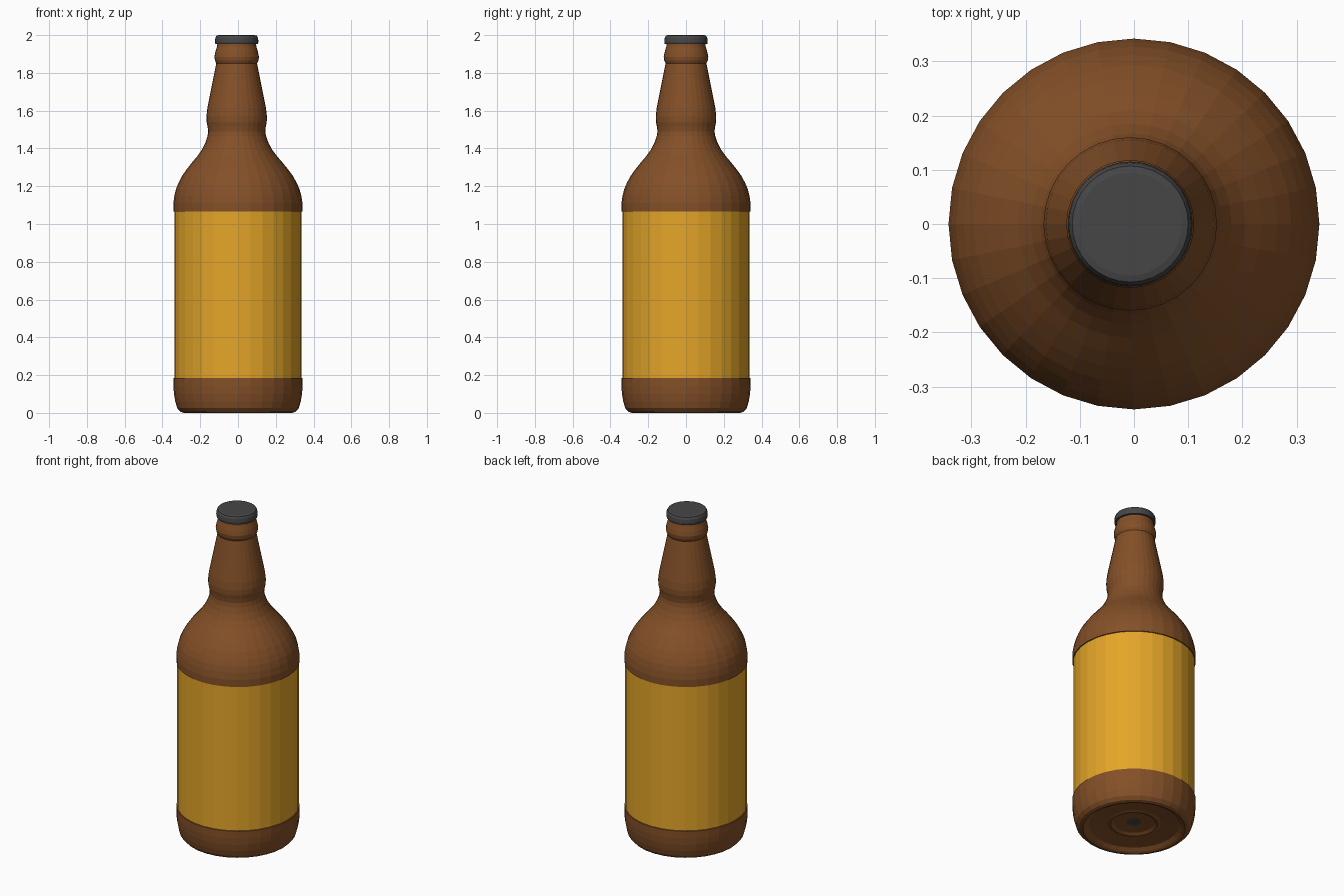
import bpy, math

if "Cube" in bpy.data.objects:
    bpy.data.objects.remove(bpy.data.objects["Cube"])

SIDES = 32


def mat(name, rgb):
    m = bpy.data.materials.new(name)
    m.diffuse_color = (*rgb, 1)
    m.use_nodes = True
    m.node_tree.nodes["Principled BSDF"].inputs["Base Color"].default_value = m.diffuse_color
    return m


brown = mat("brown glass", (0.23, 0.08, 0.021))
gold = mat("gold label", (0.78, 0.38, 0.022))
grey = mat("dark grey metal", (0.062, 0.062, 0.064))


def lean(z):
    # the neck sits very slightly off centre
    return -0.007 * min(max((z - 1.1) / 0.4, 0), 1)


def lathe(name, profile, mats, pick=lambda r, z: 0):
    """Revolve (radius, z) points, bottom to top; radius 0 closes with a fan."""
    verts, rings, faces, ids = [], [], [], []
    for r, z in profile:
        n = 1 if r == 0 else SIDES
        rings.append([len(verts) + i for i in range(n)])
        for i in range(n):
            a = 2 * math.pi * i / SIDES
            verts.append((r * math.cos(a) + lean(z), r * math.sin(a), z))
    for k in range(len(profile) - 1):
        lo, hi = rings[k], rings[k + 1]
        (r0, z0), (r1, z1) = profile[k], profile[k + 1]
        for i in range(SIDES):
            j = (i + 1) % SIDES
            if len(lo) == 1:
                faces.append((lo[0], hi[j], hi[i]))
            elif len(hi) == 1:
                faces.append((lo[i], lo[j], hi[0]))
            else:
                faces.append((lo[i], lo[j], hi[j], hi[i]))
            ids.append(pick((r0 + r1) / 2, (z0 + z1) / 2))
    me = bpy.data.meshes.new(name)
    me.from_pydata(verts, [], faces)
    for m in mats:
        me.materials.append(m)
    for p, i in zip(me.polygons, ids):
        p.material_index = i
    ob = bpy.data.objects.new(name, me)
    bpy.context.collection.objects.link(ob)
    return ob


# Bottle: dished base, body with label band, shoulder, bulged neck, lip
bottle = [
    (0, 0.04), (0.04, 0.04), (0.11, 0.035), (0.13, 0.025), (0.15, 0.03),
    (0.25, 0.02), (0.27, 0.006), (0.285, 0.0), (0.305, 0.006), (0.322, 0.025),
    (0.332, 0.06), (0.339, 0.10), (0.342, 0.14), (0.342, 0.185),
    (0.337, 0.186), (0.337, 1.066),
    (0.342, 1.067), (0.342, 1.11), (0.336, 1.15), (0.327, 1.185),
    (0.312, 1.22), (0.293, 1.255), (0.268, 1.29), (0.24, 1.325),
    (0.21, 1.36), (0.185, 1.395), (0.167, 1.43), (0.155, 1.465),
    (0.151, 1.49), (0.154, 1.515), (0.159, 1.54), (0.160, 1.57),
    (0.155, 1.615), (0.138, 1.70), (0.120, 1.79), (0.108, 1.85),
    (0.115, 1.865), (0.118, 1.885), (0.113, 1.91), (0.104, 1.94), (0.102, 1.96),
]
lathe("bottle", bottle, [brown, gold, grey],
      lambda r, z: 1 if 0.19 < z < 1.06 else (2 if r < 0.03 else 0))

# Crown cap
lathe("cap", [(0.102, 1.952), (0.113, 1.953), (0.115, 1.965), (0.113, 1.985),
              (0.107, 1.997), (0.095, 2.0), (0, 2.0)], [grey])

# Soften only the glass; label and metal keep their facets
for ob in bpy.context.collection.objects:
    for p in ob.data.polygons:
        p.use_smooth = False
